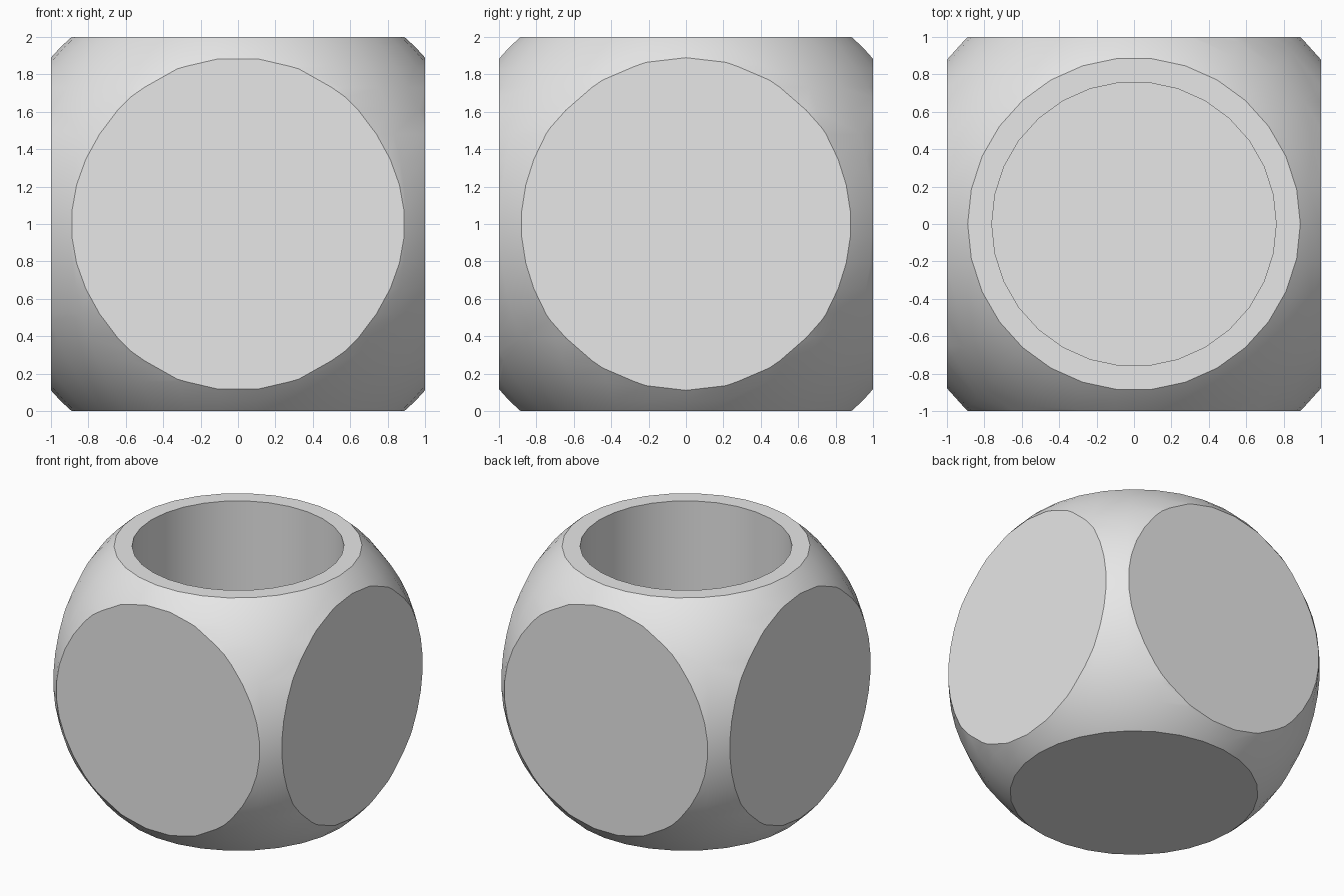
import bpy, bmesh
from math import sin, cos, radians
from mathutils import Vector, Matrix

if "Cube" in bpy.data.objects:
    bpy.data.objects.remove(bpy.data.objects["Cube"])

BALL_R = 1.34
HOLE_R = 0.76
FLOOR_Z = 0.24
SIDES = 30

grey = bpy.data.materials.new("light grey")
grey.use_nodes = True
grey.diffuse_color = (0.8, 0.8, 0.8, 1)
grey.node_tree.nodes["Principled BSDF"].inputs["Base Color"].default_value = (0.8, 0.8, 0.8, 1)


def to_object(bm, name):
    bmesh.ops.recalc_face_normals(bm, faces=bm.faces)
    mesh = bpy.data.meshes.new(name)
    bm.to_mesh(mesh)
    bm.free()
    mesh.materials.append(grey)
    obj = bpy.data.objects.new(name, mesh)
    bpy.context.collection.objects.link(obj)
    return obj


# Ball: a half circle turned about the vertical axis
bm = bmesh.new()
lats = [radians(-87 + 6 * i) for i in range(SIDES)]
verts = [bm.verts.new((BALL_R * cos(a), 0, BALL_R * sin(a))) for a in lats]
edges = [bm.edges.new(pair) for pair in zip(verts, verts[1:])]
bmesh.ops.spin(bm, geom=verts + edges, cent=(0, 0, 0), axis=(0, 0, 1),
               angle=radians(360), steps=SIDES)
bmesh.ops.remove_doubles(bm, verts=bm.verts, dist=0.0005)

# Six flat sides, each cut and capped
for axis in range(3):
    for sign in (-1, 1):
        normal = Vector((0, 0, 0))
        normal[axis] = sign
        cut = bmesh.ops.bisect_plane(bm, geom=bm.verts[:] + bm.edges[:] + bm.faces[:],
                                     dist=0.00001, plane_co=normal, plane_no=normal,
                                     clear_outer=True)
        rim = [g for g in cut["geom_cut"] if isinstance(g, bmesh.types.BMEdge)]
        bmesh.ops.edgeloop_fill(bm, edges=rim)
bmesh.ops.translate(bm, verts=bm.verts, vec=(0, 0, 1))
body = to_object(bm, "cup_body")

# Round well sunk from the top
bm = bmesh.new()
top = 2.5
bmesh.ops.create_cone(bm, cap_ends=True, segments=SIDES, radius1=HOLE_R, radius2=HOLE_R,
                      depth=top - FLOOR_Z,
                      matrix=Matrix.Translation((0, 0, (top + FLOOR_Z) / 2))
                      @ Matrix.Rotation(radians(90), 4, "Z"))
cutter = to_object(bm, "well_cutter")
cutter.hide_render = True

well = body.modifiers.new("well", "BOOLEAN")
well.operation = "DIFFERENCE"
well.solver = "EXACT"
well.object = cutter

bpy.ops.object.select_all(action="DESELECT")
body.select_set(True)
bpy.context.view_layer.objects.active = body
bpy.ops.object.modifier_apply(modifier=well.name)
bpy.data.objects.remove(cutter)
bpy.ops.object.shade_smooth_by_angle(angle=radians(30))
